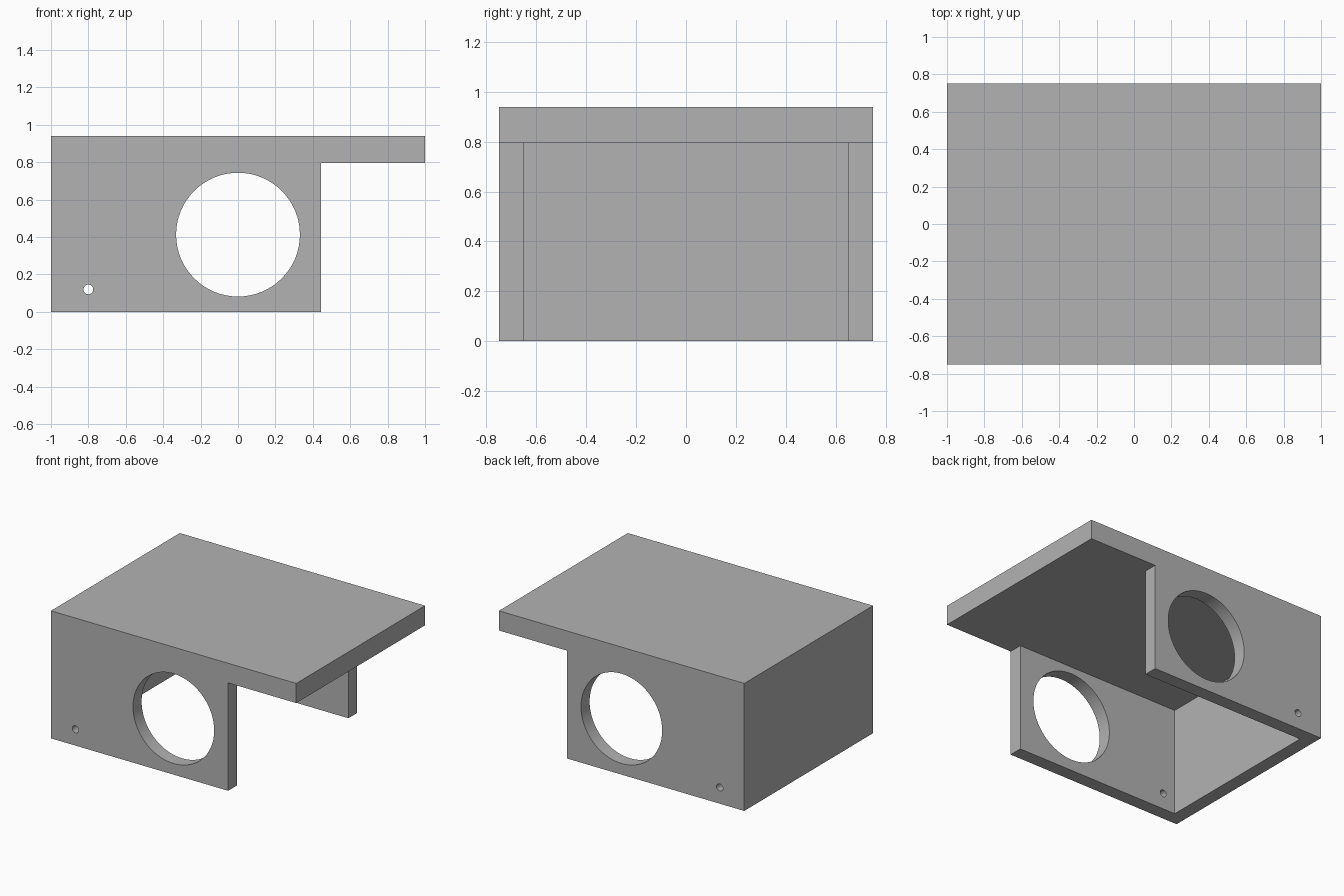
import bpy
import bmesh
from math import radians

cube = bpy.data.objects.get("Cube")
if cube:
    bpy.data.objects.remove(cube, do_unlink=True)

LENGTH, WIDTH, HEIGHT = 2.0, 1.5, 0.94
WALL, ROOF_UNDERSIDE, WALL_END = 0.1, 0.795, 0.445

grey = bpy.data.materials.new("plain grey")
grey.use_nodes = True
colour = (0.45, 0.45, 0.45, 1)
grey.diffuse_color = colour
grey.node_tree.nodes["Principled BSDF"].inputs["Base Color"].default_value = colour


def prism(name, outline, z0, z1):
    """Extrude a plan outline from z0 up to z1."""
    bm = bmesh.new()
    face = bm.faces.new([bm.verts.new((x, y, z0)) for x, y in outline])
    top = bmesh.ops.extrude_face_region(bm, geom=[face])["geom"]
    verts = [v for v in top if isinstance(v, bmesh.types.BMVert)]
    bmesh.ops.translate(bm, verts=verts, vec=(0, 0, z1 - z0))
    bmesh.ops.recalc_face_normals(bm, faces=bm.faces)
    mesh = bpy.data.meshes.new(name)
    bm.to_mesh(mesh)
    bm.free()
    mesh.materials.append(grey)
    obj = bpy.data.objects.new(name, mesh)
    bpy.context.collection.objects.link(obj)
    return obj


def round_cutter(name, x, z, radius, sides):
    """Cylinder along y that passes through both side walls."""
    bpy.ops.mesh.primitive_cylinder_add(
        vertices=sides, radius=radius, depth=WIDTH + 0.4,
        location=(x, 0, z), rotation=(radians(90), 0, 0))
    obj = bpy.context.object
    obj.name = name
    obj.data.materials.append(grey)
    return obj


# Solid block for the whole cover
hx, hy = LENGTH / 2, WIDTH / 2
cover = prism("cover", [(-hx, -hy), (hx, -hy), (hx, hy), (-hx, hy)], 0, HEIGHT)

# Space under the roof: between the walls, then full width below the overhang
inner, out_x, out_y = hy - WALL, hx + 0.2, hy + 0.2
half = [(WALL - hx, inner), (WALL_END, inner), (WALL_END, out_y), (out_x, out_y)]
outline = half + [(x, -y) for x, y in reversed(half)]

cutters = [
    prism("space_cutter", outline, -0.2, ROOF_UNDERSIDE),
    round_cutter("large_hole_cutter", 0, 0.413, 0.331, 64),
    round_cutter("small_hole_cutter", -0.8, 0.12, 0.026, 24),
]
bpy.context.view_layer.objects.active = cover
for cutter in cutters:
    cutter.hide_render = True
    mod = cover.modifiers.new(cutter.name, "BOOLEAN")
    mod.operation = "DIFFERENCE"
    mod.solver = "EXACT"
    mod.object = cutter
    bpy.ops.object.modifier_apply(modifier=mod.name)
    bpy.data.objects.remove(cutter, do_unlink=True)

# Smooth hole rims, sharp box edges
bpy.ops.object.select_all(action="DESELECT")
cover.select_set(True)
bpy.context.view_layer.objects.active = cover
bpy.ops.object.shade_smooth_by_angle(angle=radians(30))
